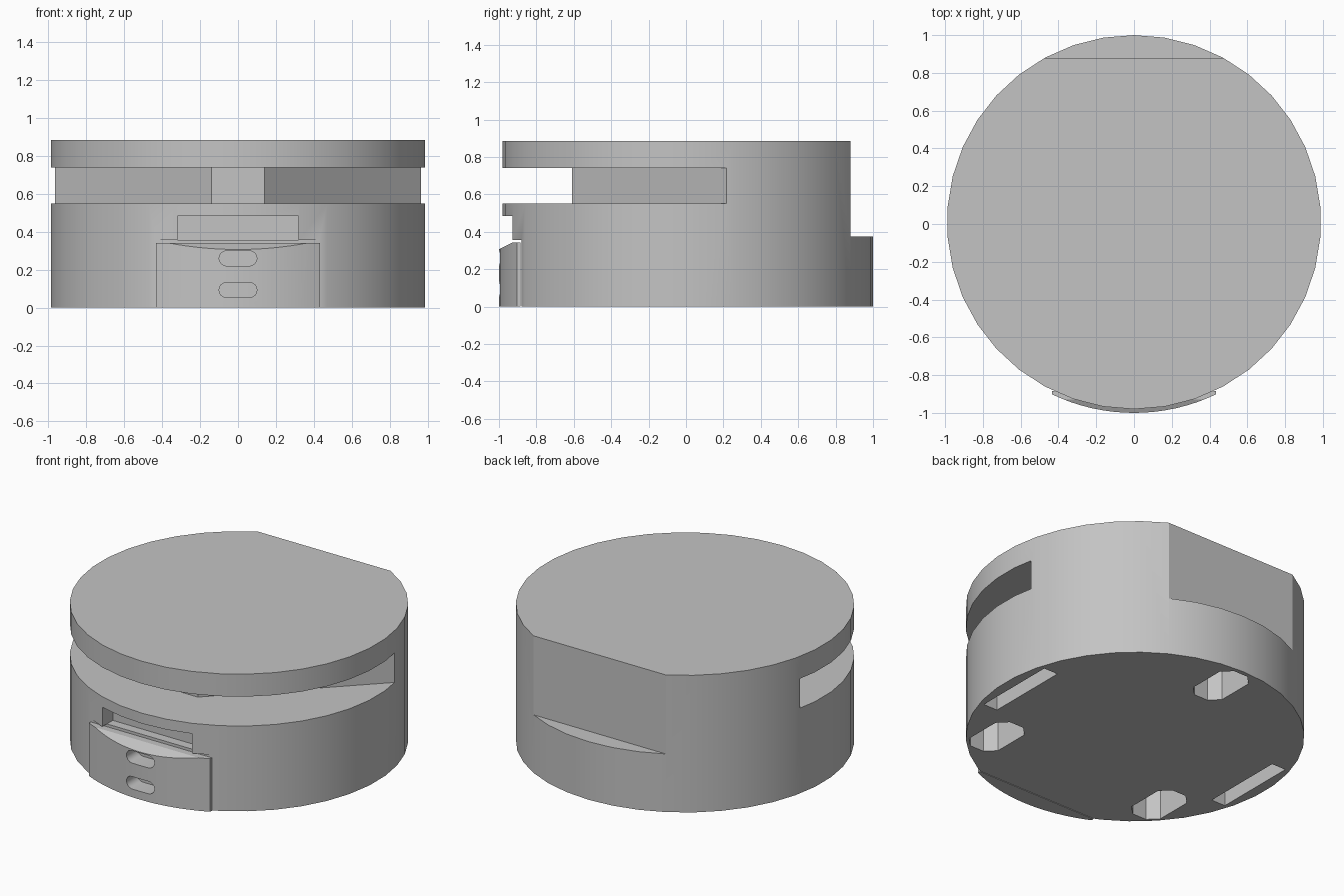
import bpy
import bmesh
from math import sin, cos, pi, radians, asin

cube = bpy.data.objects.get("Cube")
if cube:
    bpy.data.objects.remove(cube, do_unlink=True)

grey = bpy.data.materials.new("plain grey")
grey.use_nodes = True
colour = (0.55, 0.55, 0.55, 1)
grey.diffuse_color = colour
grey.node_tree.nodes["Principled BSDF"].inputs["Base Color"].default_value = colour

RADIUS, CENTRE_Y = 0.99, 0.01


def prism(name, outline, low, high, axis="Z"):
    """Extrude a closed outline along Z, Y or X between two levels."""
    place = {"Z": lambda a, b, c: (a, b, c),
             "Y": lambda a, b, c: (a, c, b),
             "X": lambda a, b, c: (c, a, b)}[axis]
    bm = bmesh.new()
    rings = [[bm.verts.new(place(a, b, c)) for a, b in outline] for c in (low, high)]
    bm.faces.new(rings[0])
    bm.faces.new(rings[1])
    n = len(outline)
    for i in range(n):
        j = (i + 1) % n
        bm.faces.new((rings[0][i], rings[0][j], rings[1][j], rings[1][i]))
    bmesh.ops.recalc_face_normals(bm, faces=bm.faces)
    mesh = bpy.data.meshes.new(name)
    bm.to_mesh(mesh)
    bm.free()
    mesh.materials.append(grey)
    obj = bpy.data.objects.new(name, mesh)
    bpy.context.collection.objects.link(obj)
    return obj


def box(name, x0, x1, y0, y1, z0, z1):
    return prism(name, [(x0, y0), (x1, y0), (x1, y1), (x0, y1)], z0, z1)


def activate(obj):
    bpy.ops.object.select_all(action="DESELECT")
    obj.select_set(True)
    bpy.context.view_layer.objects.active = obj


def carve(obj, cutters):
    """Subtract every cutter from the part, then discard the cutters."""
    activate(obj)
    for cutter in cutters:
        cutter.hide_render = True
        mod = obj.modifiers.new("cut", "BOOLEAN")
        mod.operation, mod.solver, mod.object = "DIFFERENCE", "EXACT", cutter
        bpy.ops.object.modifier_apply(modifier=mod.name)
        bpy.data.objects.remove(cutter, do_unlink=True)
    bpy.ops.object.shade_smooth_by_angle(angle=radians(25))


# Round body
SIDES = 38
circle = [(RADIUS * sin(2 * pi * i / SIDES), CENTRE_Y + RADIUS * cos(2 * pi * i / SIDES))
          for i in range(SIDES)]
body = prism("body", circle, 0, 0.885)

# Wide sensor slot with a wedge-shaped back wall
wedge = [(-0.14, -0.61), (0.14, -0.61), (1.14, 0.39), (1.14, -1.2), (-1.14, -1.2), (-1.14, 0.39)]
cuts = [
    prism("sensor_slot", wedge, 0.55, 0.74),
    box("rear_flat", -1, 1, 0.88, 1.2, 0.375, 1),
    box("front_plate_pocket", -0.437, 0.437, -1.2, -0.88, -0.1, 0.357),
    box("front_recess", -0.32, 0.32, -1.2, -0.82, 0.357, 0.483),
]

# Wheel slots and caster wells in the underside
for side in (-1, 1):
    inner, outer = sorted((side * 0.82, side * 0.92))
    cuts.append(box("wheel_slot", inner, outer, -0.27, 0.28, -0.1, 0.3))
W, L, C = 0.11, 0.18, 0.06
octagon = [(W, L - C), (W - C, L), (C - W, L), (-W, L - C),
           (-W, C - L), (C - W, -L), (W - C, -L), (W, C - L)]
for cx, cy in ((0, 0.79), (0.62, -0.51), (-0.62, -0.51)):
    cuts.append(prism("caster_well", [(cx + x, cy + y) for x, y in octagon], -0.1, 0.3))
carve(body, cuts)

# Curved front plate with a bevelled top edge
PLATE_R, HALF = 1.01, 0.433
sweep = asin(HALF / PLATE_R)
arc = [(PLATE_R * sin(sweep * t / 8), CENTRE_Y - PLATE_R * cos(sweep * t / 8))
       for t in range(-8, 9)]
plate = prism("front_plate", arc + [(HALF, -0.885), (-HALF, -0.885)], 0, 0.342)

# Two rounded charging slots through the plate
cuts = [prism("plate_bevel", [(-0.93, 0.342), (-1.07, 0.272), (-1.07, 0.412)], -1, 1, "X")]
for z in (0.26, 0.093):
    stadium = []
    for end in (1, -1):
        for k in range(9):
            a = -pi / 2 + pi * k / 8
            stadium.append((end * (0.06 + 0.04 * cos(a)), z + end * 0.04 * sin(a)))
    cuts.append(prism("plate_slot", stadium, -1.2, -0.8, "Y"))
carve(plate, cuts)
